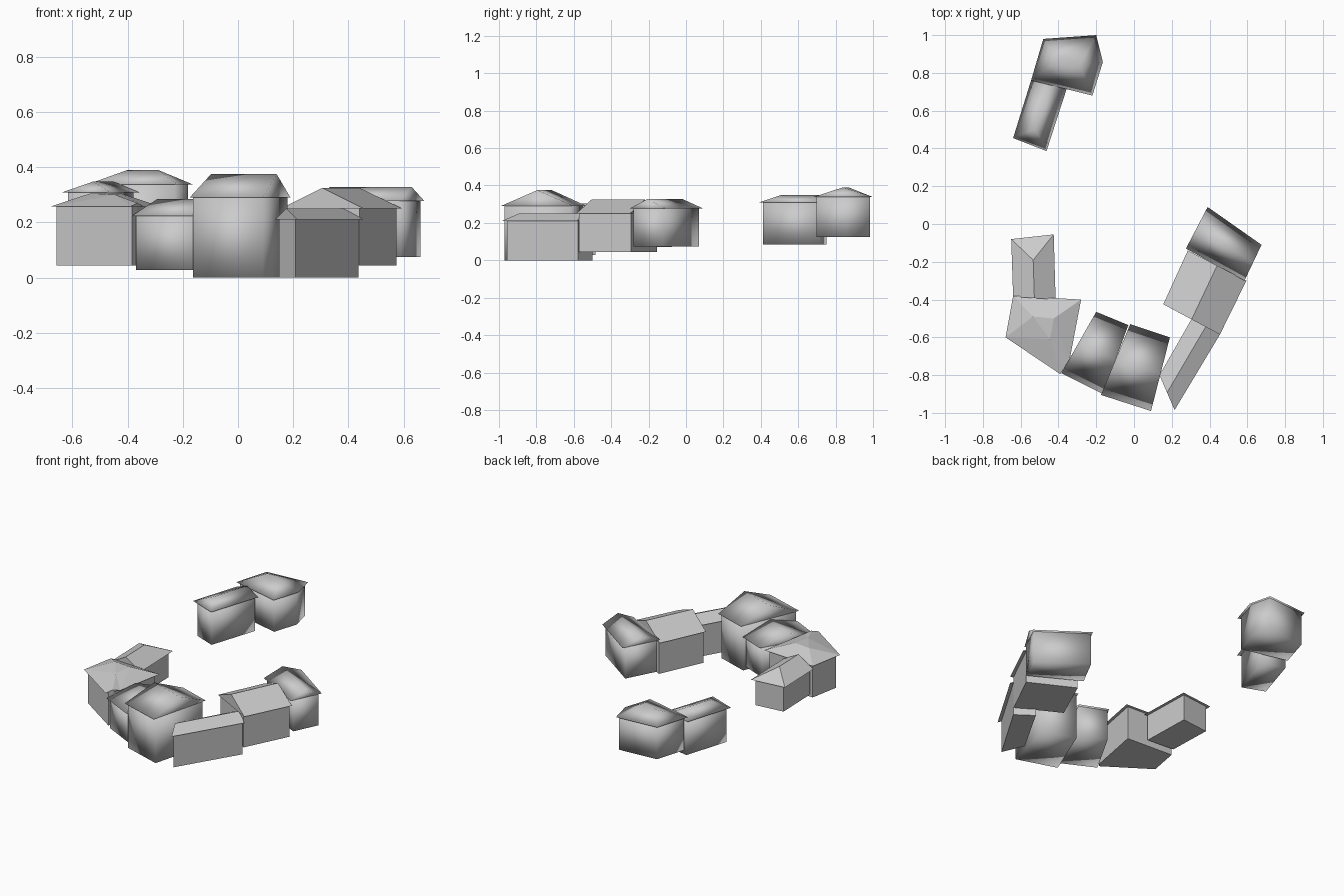
import bpy
from mathutils import Vector
from mathutils.geometry import intersect_line_line

if "Cube" in bpy.data.objects:
    bpy.data.objects.remove(bpy.data.objects["Cube"])


def mesh(name, verts, faces, smooth):
    me = bpy.data.meshes.new(name)
    me.from_pydata(verts, [], faces)
    me.update()
    me.polygons.foreach_set("use_smooth", [smooth] * len(faces))
    ob = bpy.data.objects.new(name, me)
    bpy.context.collection.objects.link(ob)


def inset(foot, dists):
    # move every edge of a counter-clockwise outline inward by its own distance
    n, lines = len(foot), []
    for i in range(n):
        a = Vector((*foot[i], 0))
        b = Vector((*foot[(i + 1) % n], 0))
        t = (b - a).normalized()
        off = Vector((-t.y, t.x, 0)) * dists[i]
        lines.append((a + off, b + off))
    return [intersect_line_line(*lines[i - 1], *lines[i])[0] for i in range(n)]


def house(name, foot, ridge, faces, base, eave, dists, smooth):
    n = len(foot)
    # closed roof with a flat underside
    verts = [(x, y, eave) for x, y in foot] + ridge
    mesh(name + "_roof", verts, faces + [tuple(reversed(range(n)))], smooth)
    # wall block set back under the eaves
    w = inset(foot, dists)
    verts = [(p.x, p.y, z) for z in (base, eave) for p in w]
    sides = [(i, (i + 1) % n, n + (i + 1) % n, n + i) for i in range(n)]
    mesh(name + "_walls", verts,
         sides + [tuple(reversed(range(n))), tuple(range(n, 2 * n))], smooth)


def ridge_house(name, foot, base, eave, top, smooth, hip=0.0):
    # four corners: edges 0-1 and 2-3 are the ends, hip pulls the first end in
    a, b, c, d = [Vector(p) for p in foot]
    r1, r2 = (a + b) / 2, (c + d) / 2
    r1 = r1.lerp(r2, hip)
    faces = [(0, 1, 4), (1, 2, 5, 4), (2, 3, 5), (3, 0, 4, 5)]
    g = 0.018 if hip else 0.005
    house(name, foot, [(r1.x, r1.y, top), (r2.x, r2.y, top)], faces,
          base, eave, [g, 0.02, 0.005, 0.02], smooth)


# rear pair of houses
house("rear_large_house",
      [(-.48, .98), (-.545, .76), (-.22, .68), (-.165, .857), (-.20, 1.0)],
      [(-.40, .87, .39), (-.29, .84, .39)],
      [(0, 1, 5), (1, 2, 6, 5), (2, 3, 6), (3, 4, 6), (4, 0, 5, 6)],
      .125, .338, [.015] * 5, True)
ridge_house("rear_small_house",
            [(-.64, .455), (-.463, .386), (-.357, .714), (-.545, .76)],
            .085, .308, .348, True, hip=.27)

# left side
ridge_house("left_end_house",
            [(-.425, -.055), (-.65, -.08), (-.64, -.385), (-.415, -.40)],
            .07, .237, .30, False, hip=.38)
house("left_corner_house",
      [(-.64, -.38), (-.68, -.60), (-.39, -.795), (-.34, -.715), (-.28, -.40)],
      [(-.535, -.49, .305), (-.425, -.50, .305), (-.445, -.61, .30), (-.365, -.755, .27)],
      [(0, 1, 5), (1, 7, 5), (1, 2, 7), (2, 8, 7), (2, 3, 8), (3, 7, 8),
       (3, 6, 7), (3, 4, 6), (4, 0, 5, 6), (5, 7, 6)],
      .043, .257, [.02, .02, .005, .02, .02], False)

# front pair
ridge_house("front_small_house",
            [(-.20, -.465), (-.385, -.79), (-.165, -.90), (-.03, -.535)],
            .028, .223, .285, True)
ridge_house("front_large_house",
            [(-.02, -.53), (-.175, -.905), (.09, -.99), (.19, -.60)],
            0, .29, .375, True)

# right side
ridge_house("right_low_house",
            [(.135, -.80), (.215, -.985), (.455, -.585), (.315, -.485)],
            0, .21, .25, False)
ridge_house("right_middle_house",
            [(.155, -.425), (.455, -.585), (.595, -.30), (.285, -.14)],
            .043, .25, .325, False)
ridge_house("right_end_house",
            [(.39, .09), (.275, -.13), (.585, -.30), (.675, -.11)],
            .075, .278, .328, True)
